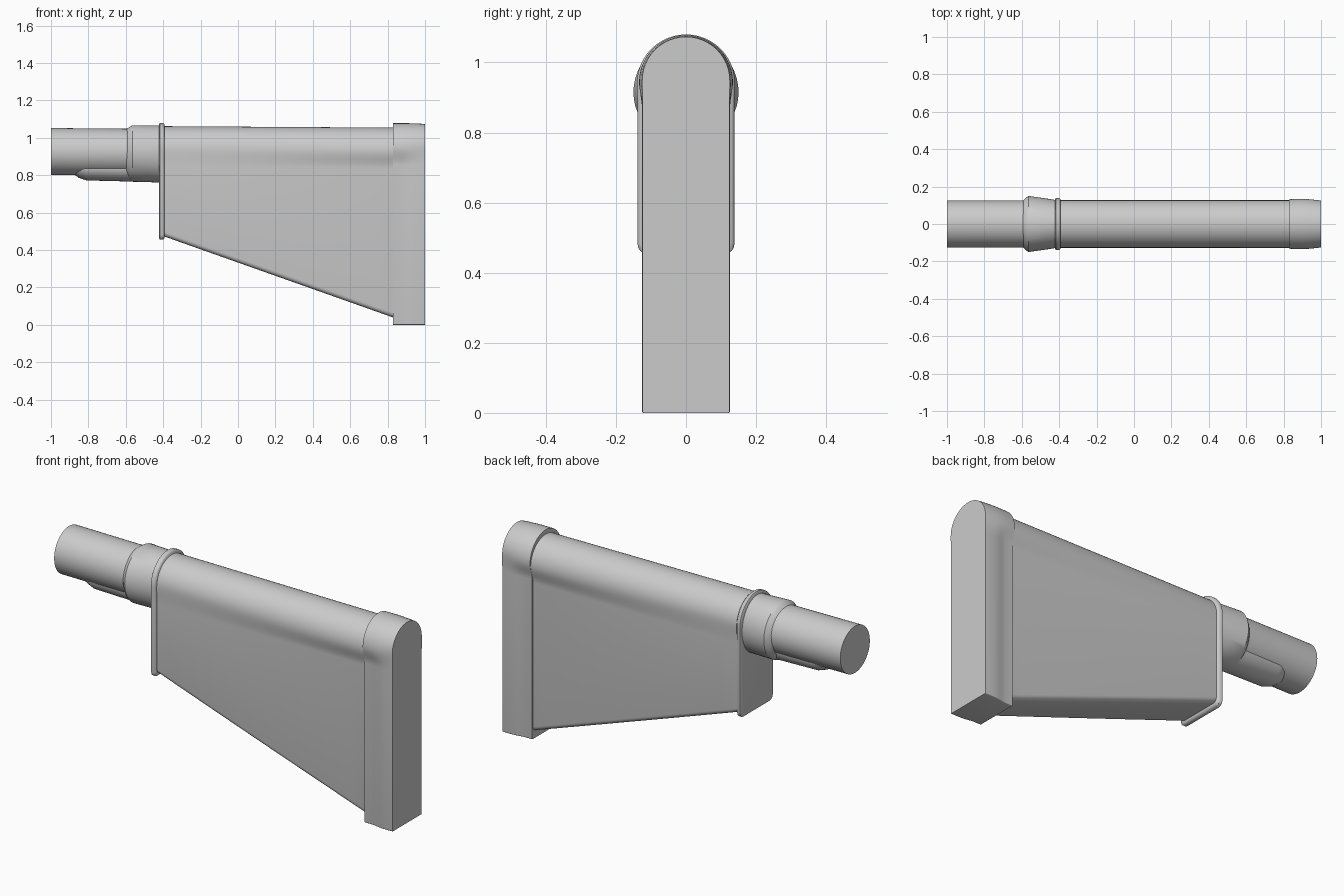
import bpy, bmesh
from math import sin, cos, pi, radians

if "Cube" in bpy.data.objects:
    bpy.data.objects.remove(bpy.data.objects["Cube"])


def loft(name, rings, angle=35):
    """Skin a list of equal-length (x, [(y, z)]) rings and cap the ends."""
    bm = bmesh.new()
    rows = [[bm.verts.new((x, y, z)) for y, z in pts] for x, pts in rings]
    n = len(rows[0])
    for a, b in zip(rows, rows[1:]):
        for i in range(n):
            j = (i + 1) % n
            bm.faces.new((a[i], a[j], b[j], b[i]))
    bm.faces.new(rows[0])
    bm.faces.new(rows[-1])
    bmesh.ops.recalc_face_normals(bm, faces=bm.faces)
    me = bpy.data.meshes.new(name)
    bm.to_mesh(me)
    bm.free()
    ob = bpy.data.objects.new(name, me)
    bpy.context.collection.objects.link(ob)
    bpy.context.view_layer.objects.active = ob
    bpy.ops.object.select_all(action='DESELECT')
    ob.select_set(True)
    bpy.ops.object.shade_smooth_by_angle(angle=radians(angle))
    return ob


def arch(bottom, top, w_top, w_low, r):
    """Tall section: round top, slimmer flat sides, rounded bottom corners."""
    zc = top - w_top
    half = []
    for i in range(5):                                   # bottom corner
        a = -pi / 2 + i * pi / 8
        half.append((w_low - r + r * cos(a), bottom + r + r * sin(a)))
    for i in range(7):                                   # blend to the round top
        t = i / 6
        s = t * t * (3 - 2 * t)
        half.append((w_low + (w_top - w_low) * s, zc - 0.09 * (1 - t)))
    for i in range(1, 13):                               # quarter arc to the crown
        a = i * pi / 24
        half.append((w_top * cos(a), zc + w_top * sin(a)))
    return half + [(-y, z) for y, z in reversed(half[:-1])]


def oval(ry, top, bottom, n=48):
    c, rz = (top + bottom) / 2, (top - bottom) / 2
    return [(ry * cos(2 * pi * i / n), c + rz * sin(2 * pi * i / n)) for i in range(n)]


# Main stock body, tapering downwards to the rear
body = []
for i in range(13):
    t = i / 12
    w_low = 0.125 - 0.018 * t ** 1.5
    body.append((-0.41 + 1.26 * t,
                 arch(0.478 - 0.446 * t, 1.062 - 0.008 * t, 0.127, w_low, 0.025)))
loft("stock_body", body)

# Butt pad: hooded top, side shoulders swelling towards the flat rear face
pad = [(0.83, 1.078, 0.132, 0.115), (0.87, 1.078, 0.134, 0.115),
       (0.89, 1.078, 0.134, 0.117), (0.91, 1.078, 0.134, 0.121),
       (0.93, 1.077, 0.133, 0.124), (0.95, 1.076, 0.131, 0.125),
       (0.98, 1.075, 0.128, 0.125), (1.0, 1.073, 0.125, 0.124)]
loft("butt_pad", [(x, arch(0, top, wt, wl, 0.004)) for x, top, wt, wl in pad])

# Raised collar at the front of the body
collar = [(-0.422, 0.008), (-0.417, 0.0), (-0.40, 0.0), (-0.392, 0.008)]
loft("front_collar", [(x, arch(0.455 + d, 1.08 - d, 0.14 - d, 0.138 - d, 0.025))
                      for x, d in collar], 50)

# Round receiver tube
loft("tube", [(-1.0, oval(0.125, 1.052, 0.802)), (-0.56, oval(0.125, 1.048, 0.80)),
              (-0.40, oval(0.125, 1.048, 0.80))])

# Flared sleeve between tube and collar
sleeve = [(-0.595, 0.122, 1.047, 0.785), (-0.58, 0.138, 1.058, 0.768),
          (-0.565, 0.15, 1.066, 0.765), (-0.48, 0.138, 1.066, 0.763),
          (-0.41, 0.127, 1.066, 0.76)]
loft("flared_sleeve", [(x, oval(w, t, b)) for x, w, t, b in sleeve])

# Shallow rib blended under the tube
rib = [(-0.875, 0.06, 0.803), (-0.85, 0.078, 0.785), (-0.81, 0.088, 0.772),
       (-0.41, 0.09, 0.762)]
loft("under_rib", [(x, oval(w, 0.92, b)) for x, w, b in rib])
